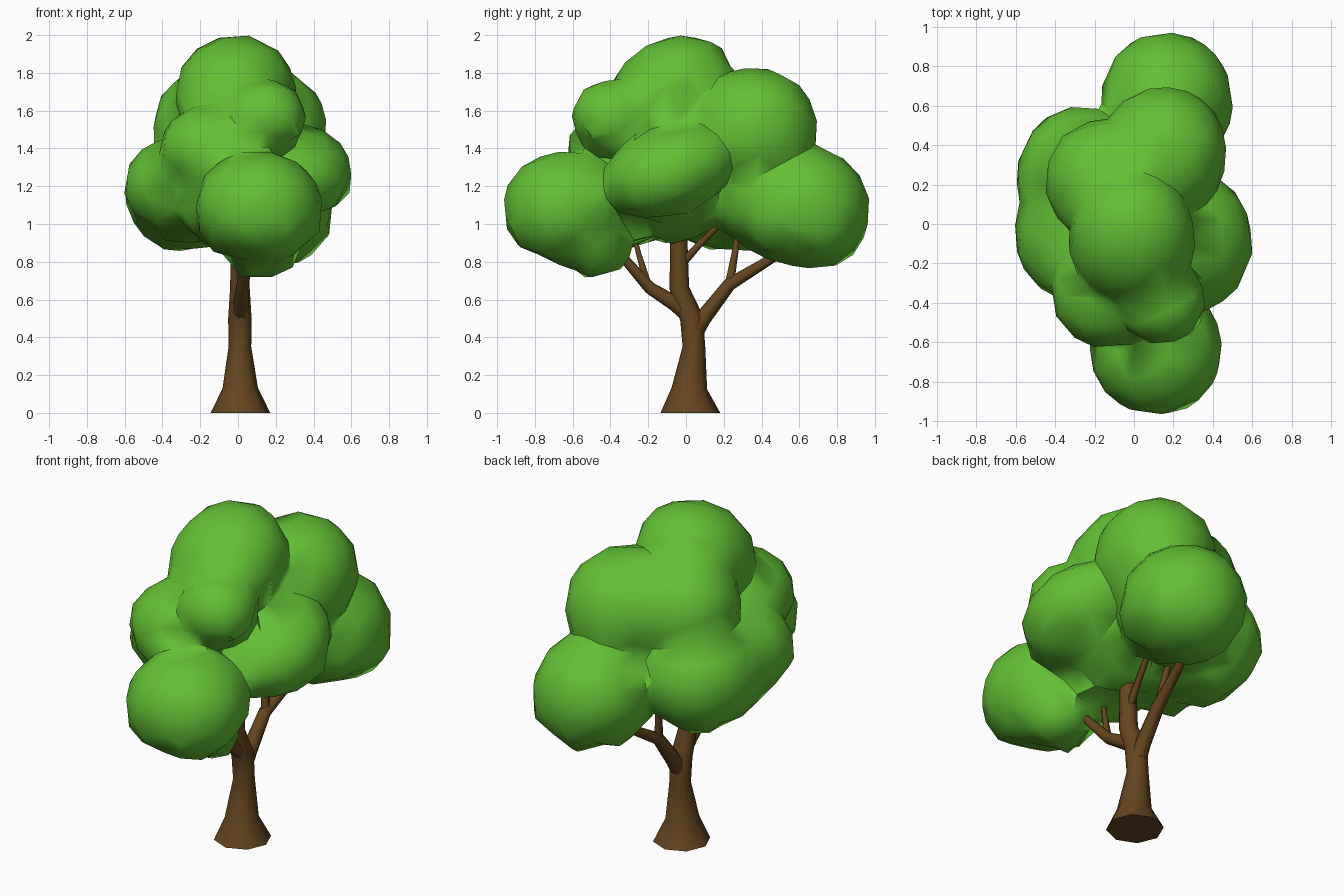
import bpy, bmesh, math, random
from mathutils import Vector

if "Cube" in bpy.data.objects:
    bpy.data.objects.remove(bpy.data.objects["Cube"])

random.seed(4)


def material(name, rgb):
    m = bpy.data.materials.new(name)
    m.diffuse_color = (*rgb, 1)
    m.use_nodes = True
    m.node_tree.nodes["Principled BSDF"].inputs["Base Color"].default_value = m.diffuse_color
    return m


LEAF = material("leaf green", (0.125, 0.53, 0.036))
BARK = material("bark brown", (0.13, 0.06, 0.014))


def finish(bm, name, mat, angle):
    bmesh.ops.recalc_face_normals(bm, faces=bm.faces)
    me = bpy.data.meshes.new(name)
    bm.to_mesh(me)
    bm.free()
    me.materials.append(mat)
    ob = bpy.data.objects.new(name, me)
    bpy.context.collection.objects.link(ob)
    bpy.ops.object.select_all(action='DESELECT')
    ob.select_set(True)
    bpy.context.view_layer.objects.active = ob
    bpy.ops.object.shade_smooth_by_angle(angle=math.radians(angle))
    return ob


def tube(name, points, sides=7):
    """Tapered limb through (x, y, z, radius) points."""
    bm = bmesh.new()
    pts = [Vector(p[:3]) for p in points]
    rings = []
    for i, p in enumerate(points):
        t = pts[min(i + 1, len(pts) - 1)] - pts[max(i - 1, 0)]
        if p[2] == 0:
            t = Vector((0, 0, 1))
        q = Vector((0, 0, 1)).rotation_difference(t.normalized())
        ring = []
        for k in range(sides):
            a = 2 * math.pi * k / sides
            off = Vector((math.cos(a), math.sin(a), 0)) * p[3]
            ring.append(bm.verts.new(pts[i] + q @ off))
        rings.append(ring)
    for a, b in zip(rings, rings[1:]):
        for k in range(sides):
            n = (k + 1) % sides
            bm.faces.new((a[k], a[n], b[n], b[k]))
    bm.faces.new(rings[0])
    bm.faces.new(rings[-1])
    finish(bm, name, BARK, 75)


def clump(bm, centre, size, tilt=0.0, p=2.08):
    """Leaf ball, optionally tilted up to the back."""
    made = bmesh.ops.create_icosphere(bm, subdivisions=3, radius=1)
    for v in made["verts"]:
        c = v.co.copy()
        c /= sum(abs(k) ** p for k in c) ** (1 / p)
        off = Vector([a * b for a, b in zip(c, size)])
        off.z += tilt * off.y
        v.co = Vector(centre) + off


# Trunk with flared base
tube("trunk", [(0.013, 0.023, 0, 0.158), (0.012, 0.018, 0.13, 0.094),
               (0.01, 0.042, 0.35, 0.06), (0.01, 0.03, 0.50, 0.062),
               (0.01, -0.035, 0.66, 0.052), (0.01, -0.04, 0.98, 0.045)], 8)

# Branches forking to the front and back
tube("front_branch", [(0.01, 0.03, 0.50, 0.042), (0.015, -0.06, 0.58, 0.042),
                      (0.02, -0.19, 0.66, 0.034), (0.05, -0.34, 0.83, 0.024),
                      (0.07, -0.45, 0.95, 0.018)])
tube("front_twig", [(0.02, -0.20, 0.67, 0.024), (0.0, -0.25, 0.84, 0.016),
                    (-0.02, -0.29, 1.0, 0.012)], 6)
tube("back_branch", [(0.01, 0.04, 0.42, 0.05), (0.015, 0.09, 0.50, 0.045),
                     (0.02, 0.23, 0.68, 0.036), (0.06, 0.46, 0.82, 0.025),
                     (0.09, 0.60, 0.90, 0.02)])
tube("back_twig", [(0.02, 0.23, 0.68, 0.028), (0.0, 0.26, 0.85, 0.02),
                   (-0.03, 0.28, 1.0, 0.015)], 6)
tube("upper_twig", [(0.01, -0.03, 0.78, 0.026), (0.03, 0.06, 0.88, 0.021),
                    (0.06, 0.20, 1.02, 0.016)], 6)

# Leaf clumps: centre, half sizes, tilt
CLUMPS = [
    ((-0.01, -0.08, 1.68), (0.32, 0.335, 0.312), 0.2),    # top
    ((0.11, -0.63, 1.085), (0.335, 0.335, 0.30), 0),      # front
    ((0.12, -0.50, 0.91), (0.20, 0.21, 0.195), 0),        # under front
    ((-0.04, -0.32, 1.09), (0.29, 0.26, 0.22), 0),        # filler behind front
    ((0.165, 0.615, 1.085), (0.335, 0.355, 0.325), 0),    # back
    ((0.11, 0.38, 1.13), (0.26, 0.26, 0.24), 0),          # filler before back
    ((0.15, 0.36, 1.50), (0.32, 0.335, 0.325), 0),        # upper back
    ((-0.14, 0.22, 1.52), (0.31, 0.31, 0.295), 0),        # upper left
    ((0.14, -0.385, 1.56), (0.22, 0.222, 0.205), 0),      # upper front
    ((-0.13, -0.34, 1.38), (0.29, 0.29, 0.25), 0),        # front left
    ((-0.27, -0.05, 1.19), (0.335, 0.345, 0.28), 0),      # left
    ((-0.26, 0.23, 1.16), (0.335, 0.365, 0.315), 0),      # back left
    ((0.285, -0.09, 1.27), (0.315, 0.35, 0.25), 0.2),     # right
    ((0.02, -0.05, 1.25), (0.32, 0.35, 0.34), 0),         # core
]
bm = bmesh.new()
for c in CLUMPS:
    clump(bm, *c)
crown = finish(bm, "leaf_crown", LEAF, 60)

# Fuse the clumps into one low-poly crown
mod = crown.modifiers.new("fuse", 'REMESH')
mod.mode = 'VOXEL'
mod.voxel_size = 0.022
mod = crown.modifiers.new("soften", 'SMOOTH')
mod.factor = 0.5
mod.iterations = 1
mod = crown.modifiers.new("simplify", 'DECIMATE')
mod.ratio = 0.022
for m in [m.name for m in crown.modifiers]:
    bpy.ops.object.modifier_apply(modifier=m)

# Ragged underside
normals = [v.normal.copy() for v in crown.data.vertices]
for v, n in zip(crown.data.vertices, normals):
    if n.z < -0.3:
        v.co += n * random.uniform(-0.03, 0.02)
bpy.ops.object.shade_smooth_by_angle(angle=math.radians(55))
